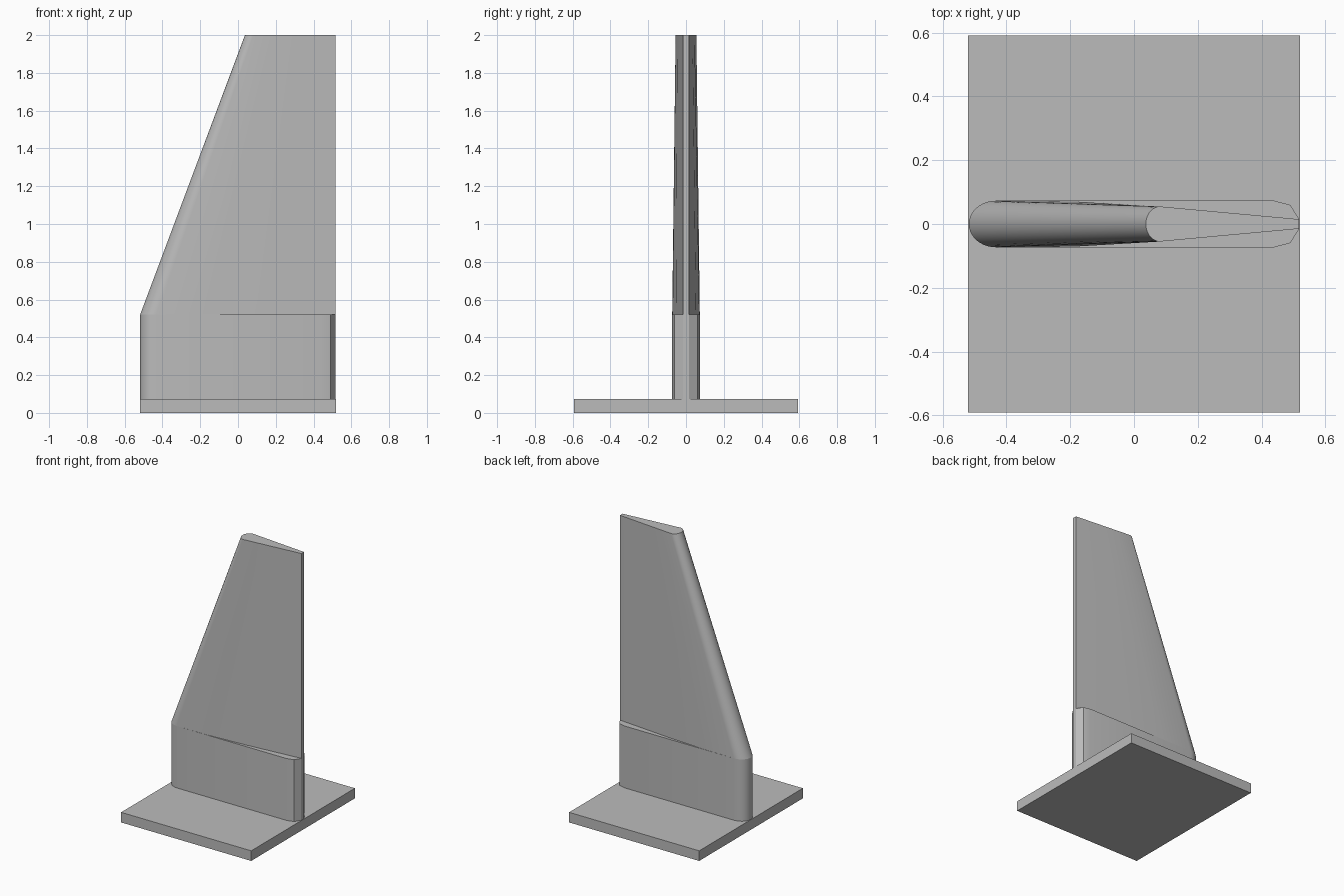
import bpy
import bmesh
import math

cube = bpy.data.objects.get("Cube")
if cube:
    bpy.data.objects.remove(cube)

grey = bpy.data.materials.new("plain grey")
grey.use_nodes = True
colour = (0.5, 0.5, 0.5, 1)
grey.diffuse_color = colour
grey.node_tree.nodes["Principled BSDF"].inputs["Base Color"].default_value = colour


def section(nose, length, half, side, steps=10):
    """Closed outline: elliptical nose at -x, then the given side points, mirrored in y."""
    upper = []
    for i in range(steps + 1):
        a = math.pi / 2 * i / steps
        upper.append((nose + length * (1 - math.cos(a)), half * math.sin(a)))
    upper += side
    return upper + [(x, -y) for x, y in reversed(upper[1:])]


def loft(name, low, high, z0, z1, angle=25):
    """Join two matching outlines into a capped solid."""
    bm = bmesh.new()
    a = [bm.verts.new((x, y, z0)) for x, y in low]
    b = [bm.verts.new((x, y, z1)) for x, y in high]
    n = len(a)
    for i in range(n):
        j = (i + 1) % n
        bm.faces.new((a[i], a[j], b[j], b[i]))
    bm.faces.new(a)
    bm.faces.new(b)
    bmesh.ops.recalc_face_normals(bm, faces=bm.faces)
    mesh = bpy.data.meshes.new(name)
    bm.to_mesh(mesh)
    bm.free()
    mesh.materials.append(grey)
    obj = bpy.data.objects.new(name, mesh)
    bpy.context.collection.objects.link(obj)
    bpy.ops.object.select_all(action="DESELECT")
    obj.select_set(True)
    bpy.context.view_layer.objects.active = obj
    bpy.ops.object.shade_smooth_by_angle(angle=math.radians(angle))
    return obj


# Flat base plate
plate = [(-0.52, -0.592), (0.52, -0.592), (0.52, 0.592), (-0.52, 0.592)]
loft("base_plate", plate, plate, 0, 0.073)

# Straight lower block: round front, faceted rear
root = section(-0.518, 0.085, 0.073, [(0.44, 0.073), (0.49, 0.06), (0.517, 0.017)])
loft("fin_root", root, root, 0.073, 0.52, 20)

# Swept, tapering fin with a blunt trailing edge
fin_low = section(-0.518, 0.085, 0.073, [(-0.19, 0.071), (0.1, 0.053), (0.517, 0.015)])
fin_high = section(0.037, 0.045, 0.055, [(0.18, 0.046), (0.3, 0.035), (0.517, 0.015)])
loft("swept_fin", fin_low, fin_high, 0.52, 2)
